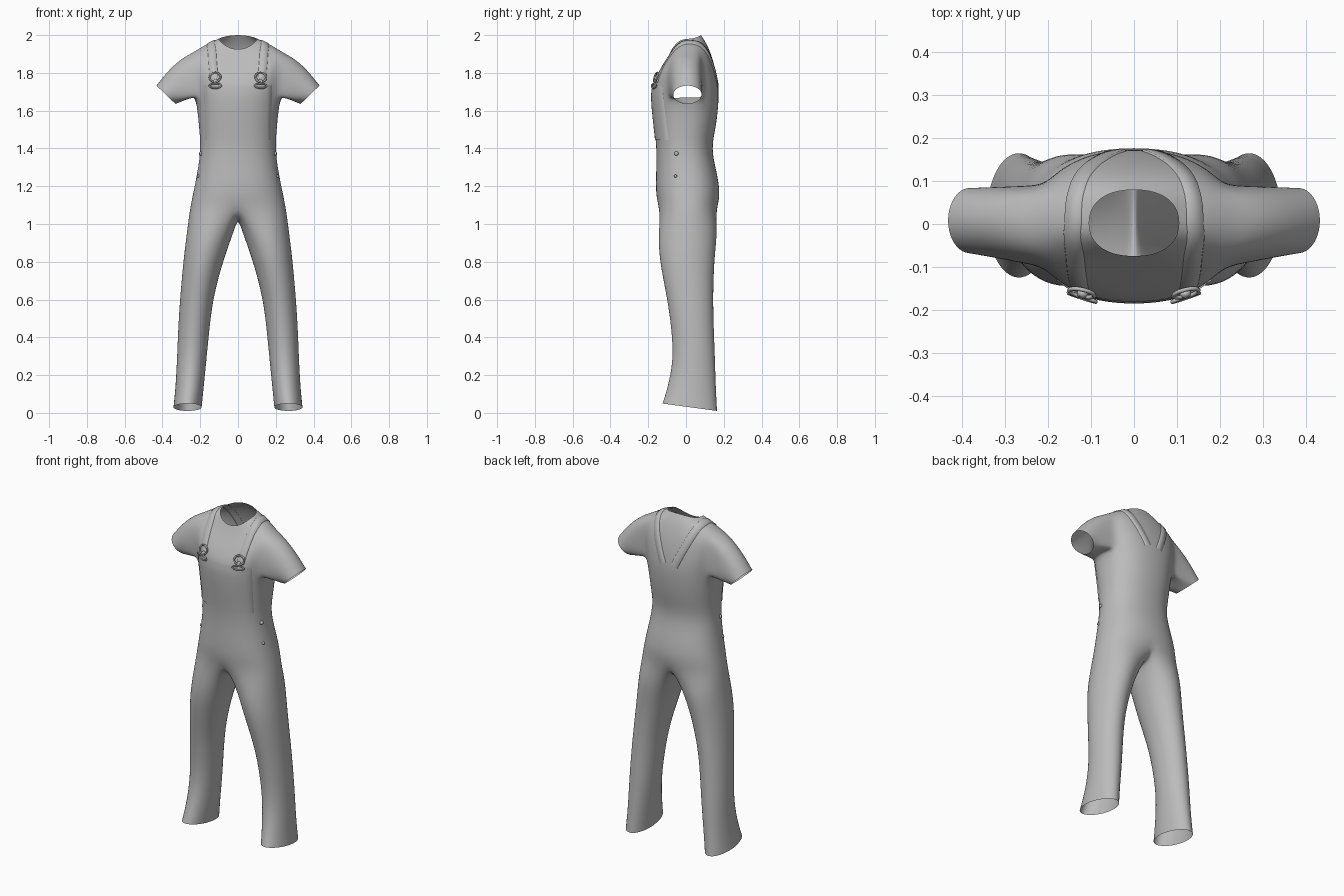
import bpy, bmesh, math
from mathutils import Vector
from mathutils.bvhtree import BVHTree

cube = bpy.data.objects.get("Cube")
if cube:
    bpy.data.objects.remove(cube)

cloth = bpy.data.materials.new("grey_cloth")
cloth.use_nodes = True
GREY = (0.5, 0.5, 0.5, 1)
cloth.diffuse_color = GREY
cloth.node_tree.nodes["Principled BSDF"].inputs["Base Color"].default_value = GREY


def finish(bm, name, levels=0):
    bmesh.ops.recalc_face_normals(bm, faces=bm.faces)
    mesh = bpy.data.meshes.new(name)
    bm.to_mesh(mesh)
    bm.free()
    mesh.materials.append(cloth)
    mesh.shade_smooth()
    obj = bpy.data.objects.new(name, mesh)
    bpy.context.collection.objects.link(obj)
    if levels:
        mod = obj.modifiers.new("smooth", 'SUBSURF')
        mod.levels = mod.render_levels = levels
    return obj


def bridge(bm, a, b, skip=()):
    n = len(a)
    for i in range(n):
        if i not in skip:
            j = (i + 1) % n
            bm.faces.new((a[i], a[j], b[j], b[i]))


def spow(v, p):
    return math.copysign(abs(v) ** p, v)


# Torso rings: front z, side z, back z, half width, front y, back y
TORSO = [
    (1.925, 1.98, 2.0, .105, -.075, .08),
    (1.875, 1.95, 1.945, .175, -.10, .117),
    (1.80, 1.91, 1.86, .238, -.147, .147),
    (1.745, 1.83, 1.78, .242, -.175, .165),
    (1.70, 1.755, 1.72, .236, -.183, .173),
    (1.64, 1.68, 1.65, .224, -.183, .175),
    (1.52, 1.52, 1.52, .208, -.17, .162),
    (1.40, 1.40, 1.40, .198, -.156, .133),
    (1.28, 1.28, 1.28, .215, -.159, .163),
    (1.17, 1.16, 1.17, .240, -.162, .183),
    (1.10, 1.07, 1.09, .258, -.150, .170),
]
# Leg rings: z, inner x, outer x, front y, back y, hem tilt
LEGS = [
    (.96, .022, .270, -.146, .168, 0),
    (.82, .074, .288, -.144, .15, 0),
    (.62, .130, .306, -.102, .143, 0),
    (.45, .151, .317, -.077, .147, 0),
    (.28, .167, .323, -.066, .154, 0),
    (.13, .182, .331, -.098, .158, 0),
    (.03, .192, .342, -.125, .165, .02),
]
N, ARM_TOP, ARM_LOW = 24, 2, 5

bm = bmesh.new()
rings = []
for zf, zs, zb, rx, yf, yb in TORSO:
    ring = []
    for i in range(N):
        t = math.tau * i / N
        s, c = math.sin(t), math.cos(t)
        z = zs + ((zf if c > 0 else zb) - zs) * c * c
        y0 = (yf + yb) / 2
        y = y0 - spow(c, .88) * (yb - yf) / 2
        ring.append(bm.verts.new((rx * spow(s, .88), y, z)))
    rings.append(ring)
for k in range(len(rings) - 1):
    hole = {4, 5, 6, 7, 16, 17, 18, 19} if ARM_TOP <= k < ARM_LOW else ()
    bridge(bm, rings[k], rings[k + 1], hole)

# Sleeves grow out of the armhole loops
for side in (1, -1):
    def col(k, i):
        return rings[k][i if side > 0 else (N - i) % N]
    loop = [col(ARM_TOP, i) for i in (6, 7, 8)]
    loop += [col(k, 8) for k in range(ARM_TOP + 1, ARM_LOW)]
    loop += [col(ARM_LOW, i) for i in (8, 7, 6, 5, 4)]
    loop += [col(k, 4) for k in range(ARM_LOW - 1, ARM_TOP, -1)]
    loop += [col(ARM_TOP, i) for i in (4, 5)]
    prev = loop
    for f in (.3, .65, .95, 1):
        new = []
        for i, v in enumerate(loop):
            a = math.tau * i / len(loop)
            up, back = math.cos(a), math.sin(a)
            cuff = Vector((side * (.381 + .052 * up), .008 + .078 * back, 1.684 + .05 * up))
            p = v.co.lerp(cuff, f)
            p.z += .03 * max(up, 0) * math.sin(math.pi * f)
            new.append(bm.verts.new(p))
        bridge(bm, prev, new)
        prev = new

# Trouser legs split from the last torso ring along a crotch seam
last = rings[-1]
seam = [bm.verts.new((0, y, z)) for y, z in ((.10, 1.045), (.01, 1.03), (-.08, 1.045))]
for side in (1, -1):
    prev = [last[(side * i) % N] for i in range(N // 2 + 1)] + seam
    n = len(prev)
    for z, xi, xo, yf, yb, tilt in LEGS:
        new = []
        for i in range(n):
            a = math.tau * (i - 6) / n
            x = (xi + xo) / 2 + math.cos(a) * (xo - xi) / 2 * 1.02
            y = (yf + yb) / 2 + math.sin(a) * (yb - yf) / 2 * 1.02
            new.append(bm.verts.new((side * x, y, z - tilt * math.sin(a))))
        bridge(bm, prev, new)
        prev = new
body = finish(bm, "shirt_and_trousers", 2)

bpy.context.view_layer.update()
tree = BVHTree.FromObject(body, bpy.context.evaluated_depsgraph_get())


def on_cloth(p, lift):
    loc, nor, _, _ = tree.find_nearest(Vector(p))
    if nor.dot(loc - Vector((0, 0, min(loc.z, 1.8)))) < 0:
        nor = -nor
    return loc + nor * lift, nor


def sheet(name, rows):
    """Thin panel lying on the cloth, with its border tucked under."""
    bm = bmesh.new()
    grid = []
    for row in rows:
        m = len(row) - 1
        grid.append([bm.verts.new(on_cloth(p, -.002 if j in (0, m) else .004)[0])
                     for j, p in enumerate(row)])
    for a, b in zip(grid, grid[1:]):
        for j in range(len(a) - 1):
            bm.faces.new((a[j], a[j + 1], b[j + 1], b[j]))
    return finish(bm, name)


# Bib panel on the chest
rows = []
for k in range(13):
    f = k / 12
    w, z = .162 + .025 * f * f, 1.735 - .29 * f
    across = [-1, -.98] + [j / 8 for j in range(-7, 8)] + [.98, 1]
    rows.append([(w * s, -.19 + .09 * abs(s) ** 3, z) for s in across])
sheet("bib", rows)

# Shoulder straps, buckles and side buttons
PATH = [(.13, -.18, 1.76), (.133, -.14, 1.83), (.138, -.08, 1.91), (.145, 0, 1.97),
        (.135, .08, 1.95), (.105, .14, 1.87), (.07, .17, 1.79), (.03, .19, 1.70)]


def torus(bm, centre, nor, rx, rz, thick):
    nor = nor.normalized()
    u = Vector((0, 0, 1)).cross(nor).normalized()
    v = nor.cross(u)
    loops = []
    for i in range(16):
        a = math.tau * i / 16
        d = u * math.cos(a) + v * math.sin(a)
        mid = centre + u * math.cos(a) * rx + v * math.sin(a) * rz
        loops.append([bm.verts.new(mid + (d * math.cos(b) + nor * math.sin(b)) * thick)
                      for b in (math.tau * j / 6 for j in range(6))])
    for i in range(16):
        bridge(bm, loops[i], loops[(i + 1) % 16])


def button(bm, centre, nor, r):
    rot = nor.to_track_quat('Z', 'Y').to_matrix().to_4x4()
    rot.translation = centre
    bmesh.ops.create_cone(bm, cap_ends=True, segments=12, radius1=r, radius2=r * .7,
                          depth=.012, matrix=rot)


for side, label in ((1, "left"), (-1, "right")):
    rows = []
    pts = [Vector((x * side, y, z)) for x, y, z in PATH]
    for a, b in zip(pts, pts[1:]):
        for f in (0, .25, .5, .75):
            p, nor = on_cloth(a.lerp(b, f), 0)
            across = nor.cross(b - a).normalized() * .023
            rows.append([p + across * s for s in (-1, -.85, 0, .85, 1)])
    sheet(label + "_strap", rows)

    bm = bmesh.new()
    c, nor = on_cloth((.13 * side, -.2, 1.79), .01)
    torus(bm, c, nor, .03, .026, .005)
    c, nor = on_cloth((.13 * side, -.2, 1.735), .01)
    torus(bm, c, nor, .033, .012, .005)
    c, nor = on_cloth((.13 * side, -.2, 1.765), .008)
    button(bm, c, nor, .014)
    finish(bm, label + "_buckle")

    bm = bmesh.new()
    for z, r in ((1.375, .013), (1.26, .009)):
        c, nor = on_cloth((.25 * side, -.07, z), .002)
        button(bm, c, nor, r)
    finish(bm, label + "_side_buttons")
